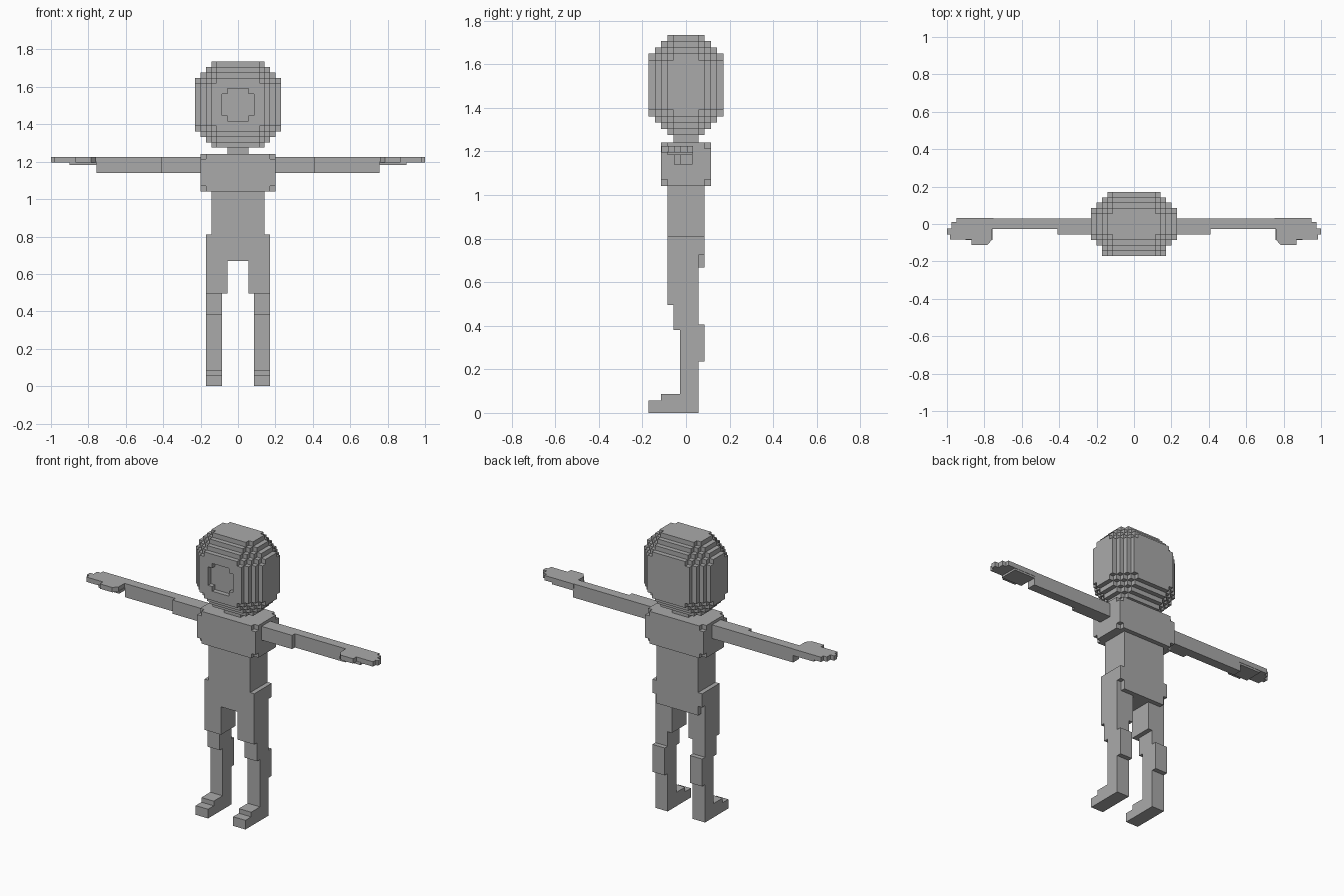
import bpy, bmesh, math

if "Cube" in bpy.data.objects:
    bpy.data.objects.remove(bpy.data.objects["Cube"])

U = 0.0286  # block size

grey = bpy.data.materials.new("plain_grey")
grey.diffuse_color = (0.4, 0.4, 0.4, 1)
grey.use_nodes = True
grey.node_tree.nodes["Principled BSDF"].inputs["Base Color"].default_value = grey.diffuse_color


def finish(name, bm):
    me = bpy.data.meshes.new(name)
    bm.normal_update()
    bm.to_mesh(me)
    bm.free()
    me.materials.append(grey)
    ob = bpy.data.objects.new(name, me)
    bpy.context.collection.objects.link(ob)
    return ob


def box(name, x0, x1, y0, y1, z0, z1):
    bm = bmesh.new()
    bmesh.ops.create_cube(bm, size=1)
    for v in bm.verts:
        v.co = ((x0, x1)[v.co.x > 0], (y0, y1)[v.co.y > 0], (z0, z1)[v.co.z > 0])
    return finish(name, bm)


def pair(name, x0, x1, *rest):
    """Same box on the right (+x) and left (-x) sides."""
    box(name + "_right", x0, x1, *rest)
    box(name + "_left", -x1, -x0, *rest)


def blocks(name, dims, size, origin, keep):
    """Closed shell around every block for which keep(i, j, k) is true."""
    cells = {(i, j, k) for i in range(dims[0]) for j in range(dims[1])
             for k in range(dims[2]) if keep(i, j, k)}
    bm = bmesh.new()
    for c in cells:
        for a in range(3):
            b, d = (a + 1) % 3, (a + 2) % 3
            for s in (0, 1):
                n = list(c)
                n[a] += 2 * s - 1
                if tuple(n) in cells:
                    continue
                quad = []
                for p, q in ((0, 0), (1, 0), (1, 1), (0, 1)):
                    g = list(c)
                    g[a] += s
                    g[b] += p
                    g[d] += q
                    quad.append(bm.verts.new([origin[m] + g[m] * size[m] for m in range(3)]))
                bm.faces.new(quad if s else quad[::-1])
    bmesh.ops.remove_doubles(bm, verts=bm.verts, dist=1e-4)
    bmesh.ops.dissolve_limit(bm, angle_limit=math.radians(1), verts=bm.verts, edges=bm.edges)
    return finish(name, bm)


# Head: stepped rounded block with a shallow square recess in the face
def head_rule(i, j, k):
    dx, dy, dz = min(i, 15 - i), min(j, 11 - j), min(k, 15 - k)
    if j == 0 and dx >= 5 and dz >= 5 and dx + dz > 10:
        return False
    return min(dx + dy, dx + dz, dy + dz) >= 3 and dx + dy + dz >= 7


blocks("head", (16, 12, 16), (U, U, 0.46 / 16), (-8 * U, -6 * U, 1.275), head_rule)
box("neck", -.057, .057, -.057, .057, 1.235, 1.29)

# Chest with its eight corner blocks missing
blocks("chest", (14, 8, 7), (U, U, U), (-7 * U, -4 * U, 1.042),
       lambda i, j, k: not (i in (0, 13) and j in (0, 7) and k in (0, 6)))

# Waist and hips
box("waist", -.143, .143, -.085, .086, .80, 1.045)
box("hips", -.171, .171, -.085, .057, .668, .81)
box("seat_upper", -.171, .171, .05, .086, .725, .81)
box("seat_lower", -.143, .143, .05, .086, .668, .73)

# Legs and feet
pair("thigh", .057, .171, -.085, .057, .495, .675)
pair("knee", .086, .171, -.057, .057, .38, .50)
pair("shin", .086, .171, -.028, .057, 0, .385)
pair("calf", .086, .171, .05, .086, .235, .405)
pair("foot", .086, .171, -.171, -.02, 0, .057)
pair("instep", .086, .171, -.115, -.02, .05, .086)

# Arms
pair("upper_arm", .195, .41, -.055, .03, 1.14, 1.225)
pair("forearm", .40, .757, -.028, .03, 1.14, 1.225)


# Hands: flat stepped outline with a thumb, and a thin palm pad below
def hand(name, s):
    outline = [(.75, .032), (.95, .032), (.95, .01), (.975, .01), (.975, -.025),
               (1, -.025), (1, -.055), (.985, -.055), (.985, -.082), (.87, -.082),
               (.87, -.113), (.785, -.113), (.76, -.085), (.76, -.028), (.75, -.028)]
    bm = bmesh.new()
    f = bm.faces.new([bm.verts.new((s * x, y, 1.195)) for x, y in outline])
    up = bmesh.ops.extrude_face_region(bm, geom=[f])["geom"]
    for v in up:
        if isinstance(v, bmesh.types.BMVert):
            v.co.z = 1.225
    bmesh.ops.recalc_face_normals(bm, faces=bm.faces)
    finish(name, bm)


hand("hand_right", 1)
hand("hand_left", -1)
pair("palm", .757, .90, -.085, .03, 1.183, 1.20)
